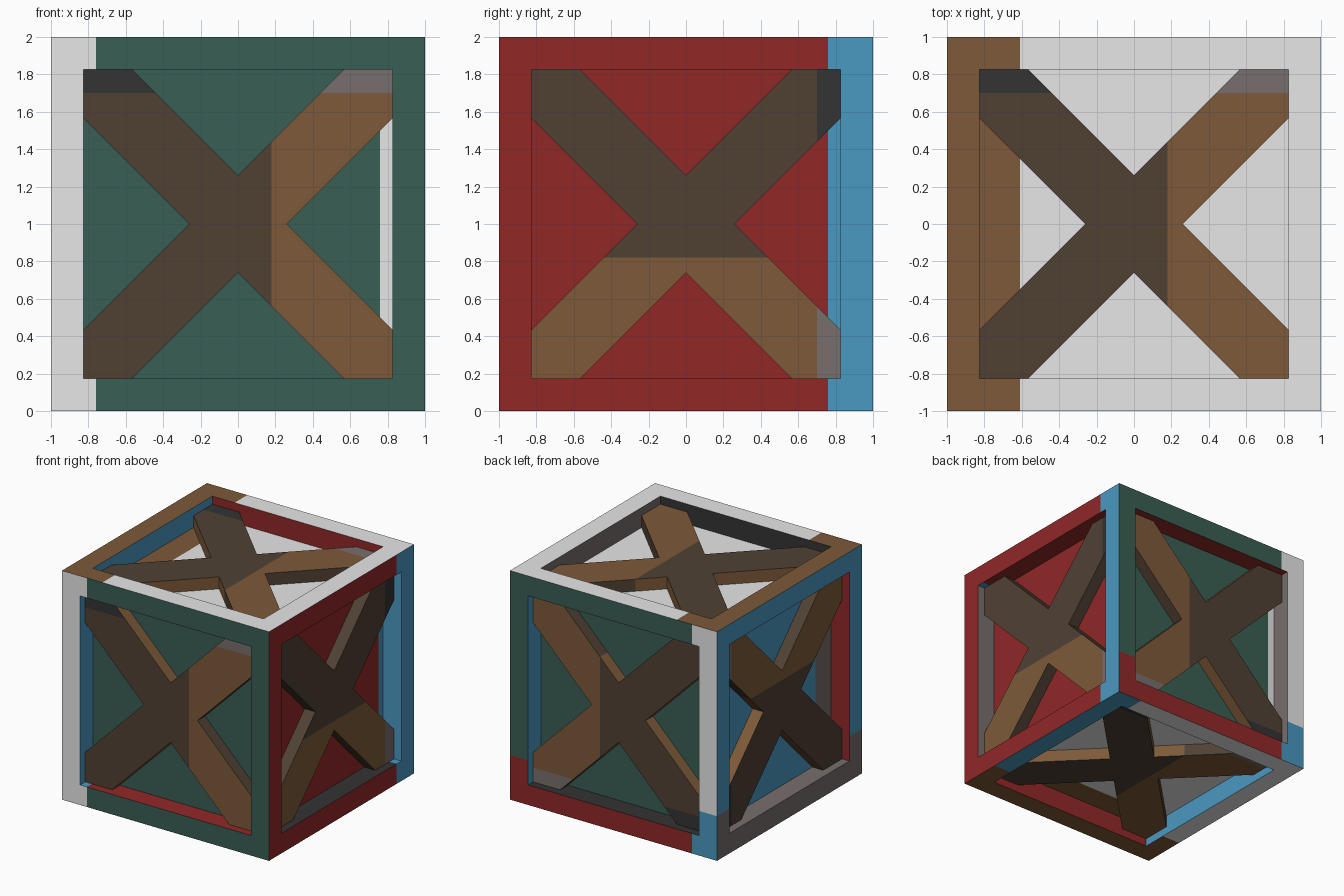
import bpy, bmesh
from mathutils import Vector

old = bpy.data.objects.get("Cube")
if old:
    bpy.data.objects.remove(old, do_unlink=True)

# Colours as display values, converted to linear
PALETTE = {
    "green": (57, 95, 84), "white": (231, 231, 231), "red": (145, 39, 39),
    "blue": (74, 152, 192), "light_wood": (125, 90, 57),
    "dark_wood": (80, 65, 52), "dark_grey": (51, 51, 51),
    "mid_grey": (119, 110, 109),
}
NAMES = list(PALETTE)
MATS = []


def linear(c):
    c /= 255
    return c / 12.92 if c <= 0.04045 else ((c + 0.055) / 1.055) ** 2.4


for name, rgb in PALETTE.items():
    mat = bpy.data.materials.new(name)
    mat.use_nodes = True
    col = (*[linear(c) for c in rgb], 1)
    mat.diffuse_color = col
    bsdf = mat.node_tree.nodes["Principled BSDF"]
    bsdf.inputs["Base Color"].default_value = col
    bsdf.inputs["Roughness"].default_value = 0.9
    MATS.append(mat)

X, Y, Z = Vector((1, 0, 0)), Vector((0, 1, 0)), Vector((0, 0, 1))
SIDES = {"front": -Y, "back": Y, "right": X, "left": -X, "top": Z, "bottom": -Z}
INNER = 0.825  # half size of the recessed box
FRONT = 0.93   # outer face of the braces
NOTCH = 0.26   # half diagonal of the brace crossing
WIDE, NARROW = 0.61, 0.76


def side_of(n):
    return max(SIDES, key=lambda s: SIDES[s].dot(n))


def cut(bm, point, normal):
    bmesh.ops.bisect_plane(bm, geom=bm.verts[:] + bm.edges[:] + bm.faces[:],
                           plane_co=point, plane_no=normal)


def finish(bm, name, rule):
    for f in bm.faces:
        f.normal_update()
        f.material_index = NAMES.index(rule(f.calc_center_median(), f.normal))
    me = bpy.data.meshes.new(name)
    bm.to_mesh(me)
    bm.free()
    for m in MATS:
        me.materials.append(m)
    ob = bpy.data.objects.new(name, me)
    ob.location.z = 1
    bpy.context.collection.objects.link(ob)


# Colours of the recess walls: side -> colour by direction the wall faces
WALLS = {
    "front": dict(right="blue", left="mid_grey", top="red", bottom="dark_grey"),
    "back": dict(left="blue", right="mid_grey", bottom="red", top="dark_grey"),
    "right": dict(front="blue", back="mid_grey", bottom="red", top="dark_grey"),
    "left": dict(back="red", front="dark_grey", top="mid_grey", bottom="blue"),
    "top": dict(front="red", right="blue", back="dark_grey", left="mid_grey"),
    "bottom": dict(right="blue", back="red", left="mid_grey", front="dark_grey"),
}
# Walls with a blue end, and the direction of that end
BLUE_ENDS = {("front", "top"): -X, ("right", "top"): Y, ("right", "bottom"): -Y}


def body_colour(c, n):
    facing = side_of(n)
    # the recess a wall belongs to is the side it lies farthest towards
    outer = max((s for s in SIDES if abs(SIDES[s].dot(n)) < 0.5),
                key=lambda s: SIDES[s].dot(c))
    if c.dot(n) < 0:
        end = BLUE_ENDS.get((outer, facing))
        if end and c.dot(end) > NARROW:
            return "blue"
        return WALLS[outer][facing]
    panel = c.dot(n) < 0.9
    if facing == "front":
        edge = c.x > NARROW if panel else c.x < -NARROW
        return "white" if edge else "green"
    if facing == "back":
        if c.z < -WIDE and not panel:
            return "blue" if c.x < -NARROW else "red"
        return "white" if c.x < -NARROW else "green"
    if facing == "right":
        return "blue" if c.y > NARROW else "red"
    if facing == "left":
        return "mid_grey" if (c.y if panel else c.z) < -WIDE else "blue"
    if facing == "top":
        return "light_wood" if c.x < -WIDE else "white"
    if c.y < -WIDE:
        return "light_wood"
    return "blue" if c.x > NARROW else "white"


# Crate body: cube with a recessed panel on every side
bm = bmesh.new()
bmesh.ops.create_cube(bm, size=2)
panels = bm.faces[:]
bmesh.ops.inset_individual(bm, faces=panels, thickness=1 - INNER,
                           use_even_offset=True)
for f in panels:
    n = f.normal.copy()
    new = bmesh.ops.extrude_discrete_faces(bm, faces=[f])["faces"][0]
    bmesh.ops.translate(bm, verts=new.verts[:], vec=n * (INNER - 1))
bmesh.ops.recalc_face_normals(bm, faces=bm.faces[:])
for axis in (X, Y, Z):
    for d in (-NARROW, -WIDE, NARROW):
        cut(bm, axis * d, axis)
finish(bm, "crate_body", body_colour)

# Cross braces: direction of the light half, direction of the grey tips
BRACES = {
    "front": (X, Z), "back": (X, -Z), "right": (-Z, Y),
    "left": (Z, Y), "top": (X, Y), "bottom": (-X, Y),
}
SPLIT, TIP = 0.18, 0.70


def add_brace(side):
    n = SIDES[side]
    light_dir, tip_dir = BRACES[side]
    u = X if abs(n.x) < 0.5 else Y
    v = n.cross(u)
    h, a = INNER, NOTCH
    bm = bmesh.new()

    def point(p, q):
        return bm.verts.new(u * p + v * q + n * INNER)

    # centre diamond and four clipped arms
    ring = [point(a, 0), point(0, a), point(-a, 0), point(0, -a)]
    bm.faces.new(ring)
    for i in range(4):
        corners = [(h, h - a), (h, h), (h - a, h)]
        for _ in range(i):
            corners = [(-q, p) for p, q in corners]
        bm.faces.new([ring[i]] + [point(*c) for c in corners]
                     + [ring[(i + 1) % 4]])
    ext = bmesh.ops.extrude_face_region(bm, geom=bm.faces[:])["geom"]
    bmesh.ops.translate(bm, vec=n * (FRONT - INNER),
                        verts=[g for g in ext if isinstance(g, bmesh.types.BMVert)])
    bmesh.ops.recalc_face_normals(bm, faces=bm.faces[:])
    cut(bm, light_dir * SPLIT, light_dir)
    cut(bm, tip_dir * TIP, tip_dir)

    def colour(c, normal):
        light = c.dot(light_dir) > SPLIT
        if abs(normal.dot(n)) < 0.5:
            return "dark_wood" if light or side == "right" else "light_wood"
        if c.dot(tip_dir) > TIP:
            return "mid_grey" if light else "dark_grey"
        return "light_wood" if light else "dark_wood"

    finish(bm, side + "_cross_brace", colour)


for side in BRACES:
    add_brace(side)
